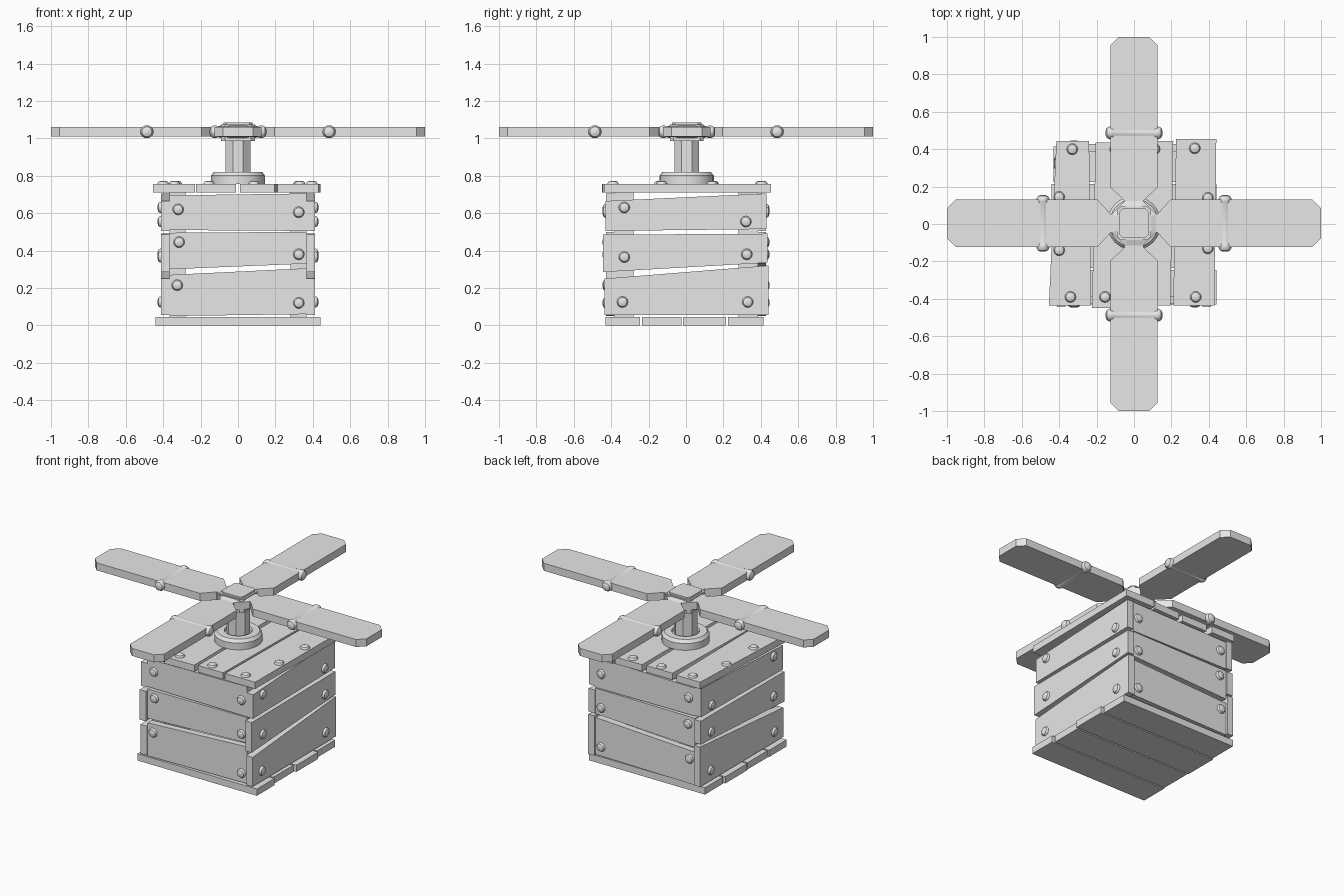
import bpy, bmesh, math
from mathutils import Matrix, Vector

if "Cube" in bpy.data.objects:
    bpy.data.objects.remove(bpy.data.objects["Cube"])

wood = bpy.data.materials.new("plain_grey")
wood.diffuse_color = (0.8, 0.8, 0.8, 1)
wood.use_nodes = True
wood.node_tree.nodes["Principled BSDF"].inputs["Base Color"].default_value = wood.diffuse_color


def finish(name, bm, smooth=False):
    bmesh.ops.recalc_face_normals(bm, faces=bm.faces[:])
    me = bpy.data.meshes.new(name)
    bm.to_mesh(me)
    bm.free()
    me.materials.append(wood)
    ob = bpy.data.objects.new(name, me)
    bpy.context.collection.objects.link(ob)
    if smooth:
        bpy.context.view_layer.objects.active = ob
        bpy.ops.object.select_all(action='DESELECT')
        ob.select_set(True)
        bpy.ops.object.shade_smooth_by_angle(angle=math.radians(35))
    return ob


def prism(name, pts, place, a, b):
    """Extrude a 2D outline from depth a to b; place maps (u, v, depth) to 3D."""
    bm = bmesh.new()
    lo = [bm.verts.new(place(u, v, a)) for u, v in pts]
    hi = [bm.verts.new(place(u, v, b)) for u, v in pts]
    bm.faces.new(lo)
    bm.faces.new(hi)
    n = len(pts)
    for i in range(n):
        j = (i + 1) % n
        bm.faces.new((lo[i], lo[j], hi[j], hi[i]))
    return finish(name, bm)


def lathe(name, profile, sides, matrix, smooth=True, phase=0.0):
    """Spin (radius, height) points around local z; ends are capped."""
    bm = bmesh.new()
    rings = []
    for r, h in profile:
        ring = []
        for i in range(sides):
            t = 2 * math.pi * i / sides + phase
            ring.append(bm.verts.new(matrix @ Vector((r * math.cos(t), r * math.sin(t), h))))
        rings.append(ring)
    for p, q in zip(rings, rings[1:]):
        for i in range(sides):
            j = (i + 1) % sides
            bm.faces.new((p[i], p[j], q[j], q[i]))
    bm.faces.new(rings[0])
    bm.faces.new(rings[-1])
    return finish(name, bm, smooth)


def bolt(pos, normal):
    rot = Vector(normal).to_track_quat('Z', 'Y').to_matrix().to_4x4()
    lathe("bolt", [(.03, -.01), (.03, .004), (.024, .013), (.011, .018)], 12,
          Matrix.Translation(pos) @ rot)


def flat(u, v, d):
    return (u, v, d)


# Floor boards run along x
for y0, y1, x0, x1 in [(-.43, -.245, -.44, .44), (-.235, -.025, -.435, .425),
                       (-.015, .215, -.44, .44), (.225, .415, -.43, .425)]:
    prism("floor_board", [(x0, y0), (x1, y0), (x1, y1), (x0, y1)], flat, 0, .045)

# Lid boards run along y, slightly crooked
for quad in [[(-.455, -.435), (-.23, -.435), (-.24, .445), (-.415, .445)],
             [(-.225, -.45), (-.01, -.445), (-.015, .435), (-.205, .435)],
             [(.01, -.435), (.195, -.435), (.21, .445), (.015, .44)],
             [(.21, -.435), (.43, -.435), (.44, .455), (.225, .455)]]:
    prism("lid_board", quad, flat, .71, .755)
for x, y in [(-.33, .4), (-.34, -.39), (.325, .405), (.33, -.39),
             (-.155, -.39), (.085, -.39), (.11, .4), (-.1, .4),
             (-.4, .145), (-.4, -.14), (.395, .14), (.395, -.13)]:
    bolt((x, y, .755), (0, 0, 1))

# Corner posts inside the crate
for sx in (-1, 1):
    for sy in (-1, 1):
        pts = [(sx * .28, sy * .28), (sx * .365, sy * .28), (sx * .365, sy * .385), (sx * .28, sy * .385)]
        prism("corner_post", pts, flat, .045, .71)

# Crooked wall boards: (end, end, four heights), bolts: (u, z)
front = [[(-.365, .51), (.365, .505), (.365, .705), (-.365, .695)],
         [(-.365, .30), (.365, .33), (.365, .50), (-.365, .495)],
         [(-.365, .05), (.365, .06), (.365, .305), (-.365, .27)]]
front_bolts = [(-.32, .62), (.325, .605), (-.315, .445), (.325, .38), (-.325, .215), (.325, .12)]
side = [[(-.43, .505), (.43, .515), (.43, .705), (-.43, .665)],
        [(-.445, .285), (.435, .335), (.435, .49), (-.445, .485)],
        [(-.435, .055), (.44, .055), (.44, .32), (-.435, .25)]]
side_bolts = [(-.33, .63), (.32, .555), (-.33, .365), (.325, .38), (-.34, .125), (.33, .125)]
for s in (-1, 1):
    for quad in front:
        prism("end_wall_board", quad, lambda u, v, d: (u, s * d, v), .385, .428)
    for u, z in front_bolts:
        bolt((u, s * .428, z), (0, s, 0))
    for quad in side:
        prism("side_wall_board", quad, lambda u, v, d: (s * d, u, v), .367, .412)
    for u, z in side_bolts:
        bolt((s * .412, u, z), (s, 0, 0))

# Collar, shaft and hub
mid = Matrix.Translation((0, .004, 0))
lathe("collar", [(.145, .755), (.145, .8), (.13, .82), (.085, .82), (.08, .805)], 24, mid)
lathe("shaft", [(.072, .8), (.072, 1.0)], 8, mid, False, math.pi / 8)
lathe("hub_block", [(.095, 1.0), (.128, 1.01), (.128, 1.06), (.095, 1.07)], 8, mid, False, math.pi / 8)
c, k = .09, .02
square = [(c, -c + k), (c, c - k), (c - k, c), (-c + k, c), (-c, c - k), (-c, -c + k), (-c + k, -c), (c - k, -c)]
prism("hub_cap", square, lambda u, v, d: (u, v + .004, d), .985, 1.075)
prism("hub_cap_top", [(u * .87, v * .87) for u, v in square], lambda u, v, d: (u, v + .004, d), 1.075, 1.086)

# Four rotor blades, each with a round-ended binding rod across it
w = .126
outline = [(.08, -.05), (.125, -.05), (.195, -w), (.955, -w), (1, -w + .045),
           (1, w - .045), (.955, w), (.195, w), (.125, .05), (.08, .05)]
rod = [(.012, -.152), (.027, -.145), (.035, -.13), (.033, -.115), (.029, -.105),
       (.029, .105), (.033, .115), (.035, .13), (.027, .145), (.012, .152)]
for i in range(4):
    turn = Matrix.Rotation(i * math.pi / 2, 4, 'Z')
    shift = Vector((0, .004, 0)) if i % 2 == 0 else Vector((0, 0, 0))
    prism("rotor_blade", outline, lambda u, v, d: turn @ Vector((u, v, d)) + shift, 1.01, 1.06)
    lathe("binding_rod", rod, 14, Matrix.Translation(shift) @ turn
          @ Matrix.Translation((.487, 0, 1.035)) @ Matrix.Rotation(math.pi / 2, 4, 'X'))
